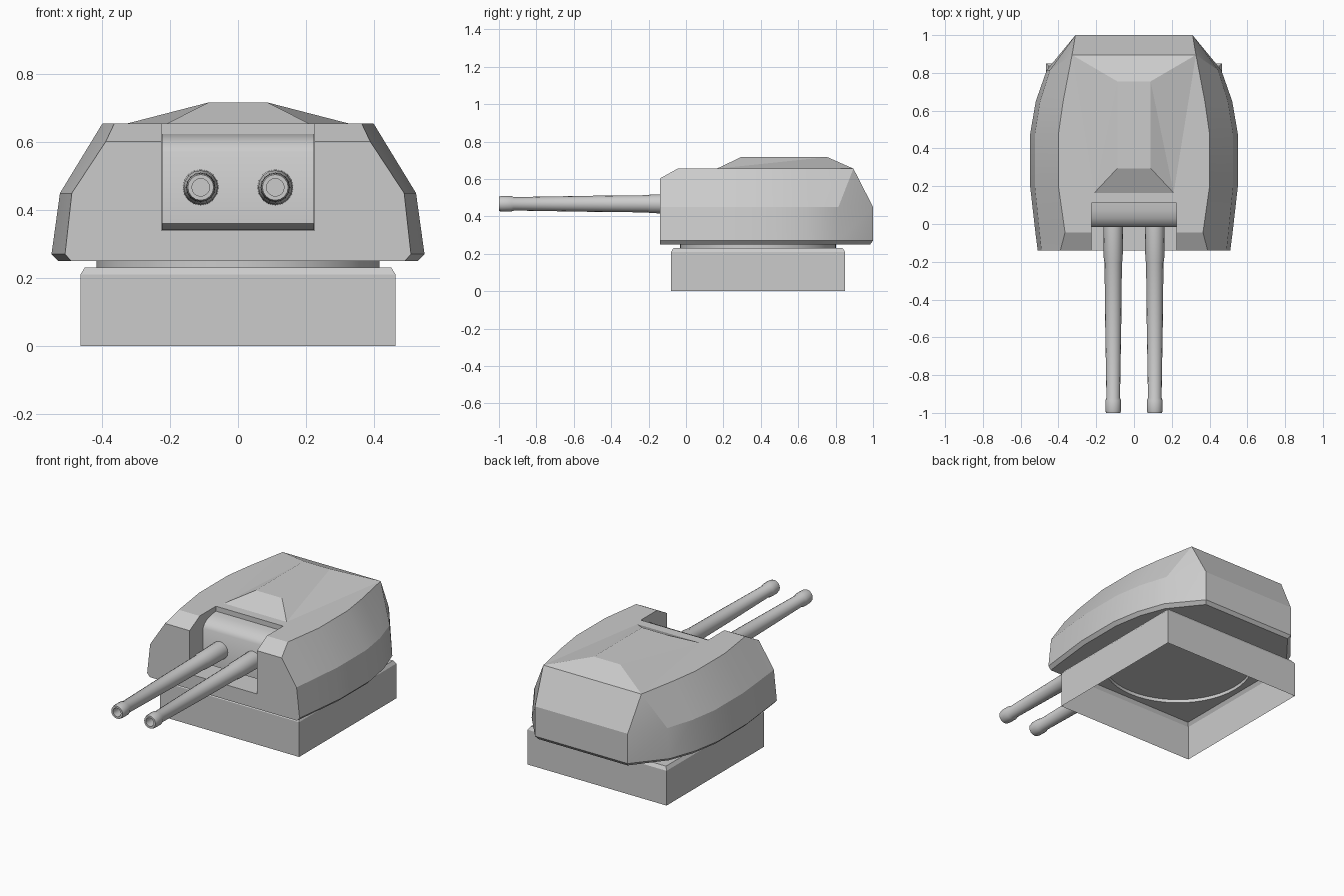
import bpy, bmesh, math

cube = bpy.data.objects.get("Cube")
if cube:
    bpy.data.objects.remove(cube, do_unlink=True)

GREY = (0.6, 0.6, 0.6, 1.0)
paint = bpy.data.materials.new("plain_grey")
paint.use_nodes = True
paint.diffuse_color = GREY
paint.node_tree.nodes["Principled BSDF"].inputs["Base Color"].default_value = GREY


def finish(name, bm, angle=20):
    """Turn a bmesh into a shaded, painted object."""
    bmesh.ops.remove_doubles(bm, verts=bm.verts, dist=0.0005)
    bmesh.ops.recalc_face_normals(bm, faces=bm.faces)
    mesh = bpy.data.meshes.new(name)
    bm.to_mesh(mesh)
    bm.free()
    obj = bpy.data.objects.new(name, mesh)
    bpy.context.collection.objects.link(obj)
    mesh.materials.append(paint)
    smooth(obj, angle)
    return obj


def smooth(obj, angle):
    bpy.ops.object.select_all(action="DESELECT")
    obj.select_set(True)
    bpy.context.view_layer.objects.active = obj
    bpy.ops.object.shade_smooth_by_angle(angle=math.radians(angle))


def loft(bm, loops, cap_first=False, cap_last=False):
    """Skin a list of closed loops that have equal point counts."""
    rows = [[bm.verts.new(p) for p in loop] for loop in loops]
    n = len(rows[0])
    for a, b in zip(rows, rows[1:]):
        for i in range(n):
            j = (i + 1) % n
            bm.faces.new((a[i], a[j], b[j], b[i]))
    if cap_first:
        bm.faces.new(rows[0])
    if cap_last:
        bm.faces.new(rows[-1])
    return rows


def ring(radius, sides, square=False):
    """Points of a circle, or of a square sampled at the same angles."""
    pts = []
    for i in range(sides):
        a = math.tau * i / sides
        c, s = math.cos(a), math.sin(a)
        k = radius / max(abs(c), abs(s)) if square else radius
        pts.append((k * c, k * s))
    return pts


# Base: open-bottomed box with a bevelled top and a round collar
BASE_Y = 0.385
bm = bmesh.new()
steps = [(0.465, 0, True), (0.465, 0.21, True), (0.452, 0.23, True),
         (0.417, 0.23, False), (0.417, 0.252, False)]
loft(bm, [[(x, y + BASE_Y, z) for x, y in ring(r, 48, sq)] for r, z, sq in steps])
finish("base", bm)

# Turret shell: columns of y, skirt x, waist x, then the roof edge point
columns = [
    (-0.14, 0.510, 0.490, (0.390, -0.14, 0.602)),
    (-0.045, 0.522, 0.500, (0.365, -0.045, 0.655)),
    (0.20, 0.550, 0.525, (0.400, 0.20, 0.655)),
    (0.476, 0.550, 0.525, (0.400, 0.476, 0.655)),
    (0.65, 0.520, 0.497, (0.375, 0.65, 0.655)),
    (0.815, 0.462, 0.445, (0.328, 0.895, 0.655)),
    (1.0, 0.310, 0.310, (0.328, 0.895, 0.655)),
]


def mirrored(points):
    return points + [(-x, y, z) for x, y, z in reversed(points)]


keel = mirrored([(lo * 0.965, y - 0.015 * (y > 0.8), 0.25) for y, lo, _, _ in columns])
skirt = mirrored([(lo, y, 0.27) for y, lo, _, _ in columns])
waist = mirrored([(mid, y, 0.45) for y, _, mid, _ in columns])
edge = mirrored([top for _, _, _, top in columns])
bm = bmesh.new()
rows = loft(bm, [keel, skirt, waist, edge], cap_first=True)
roof = rows[-1]
bm.faces.new((roof[0], roof[1], roof[-2], roof[-1]))
bm.faces.new(roof[1:-1])
turret = finish("turret_shell", bm)

# Gun opening cut through the front and the roof edge
bm = bmesh.new()
bmesh.ops.create_cube(bm, size=1)
for v in bm.verts:
    v.co = (v.co.x * 0.45, 0.11 if v.co.y > 0 else -0.3, 0.9 if v.co.z > 0 else 0.34)
cutter = finish("opening_cutter", bm)
cutter.hide_render = True
mod = turret.modifiers.new("opening", "BOOLEAN")
mod.operation = "DIFFERENCE"
mod.solver = "EXACT"
mod.object = cutter
bpy.context.view_layer.objects.active = turret
bpy.ops.object.modifier_apply(modifier=mod.name)
bpy.data.objects.remove(cutter, do_unlink=True)
smooth(turret, 20)

# Raised roof plate
bm = bmesh.new()
low = mirrored([(0.21, 0.165, 0.655), (0.328, 0.895, 0.655)])
high = mirrored([(0.088, 0.295, 0.717), (0.088, 0.755, 0.717)])
a, b = [[bm.verts.new(p) for p in loop] for loop in (low, high)]
bm.faces.new(b)
for i in (1, 3):
    bm.faces.new((a[i], a[(i + 1) % 4], b[(i + 1) % 4], b[i]))
for f, r in ((0, 1), (3, 2)):
    bm.faces.new((a[f], a[r], b[r]))
    bm.faces.new((a[f], b[r], b[f]))
finish("roof_plate", bm, 5)

# Mantlet: side profile with a rounded top, extruded across the opening
profile = [(0.11, 0.341), (0.02, 0.341), (-0.015, 0.36), (-0.015, 0.57),
           (0.0, 0.593), (0.03, 0.612), (0.07, 0.622), (0.11, 0.625)]
bm = bmesh.new()
loft(bm, [[(x, y, z) for y, z in profile] for x in (-0.224, 0.224)], True, True)
finish("mantlet", bm, 35)

# Gun barrels: stepped sleeve, taper, muzzle collar and shallow bore
barrel = [(0.0, 0.053), (-0.19, 0.050), (-0.205, 0.046), (-0.5, 0.043), (-0.92, 0.036),
          (-0.935, 0.042), (-0.985, 0.042), (-1.0, 0.038), (-1.0, 0.026), (-0.94, 0.026)]
for side, x0 in (("right", -0.11), ("left", 0.11)):
    bm = bmesh.new()
    loft(bm, [[(x0 + u, y, 0.467 + w) for u, w in ring(r, 16)] for y, r in barrel],
         True, True)
    finish(side + "_barrel", bm, 35)
